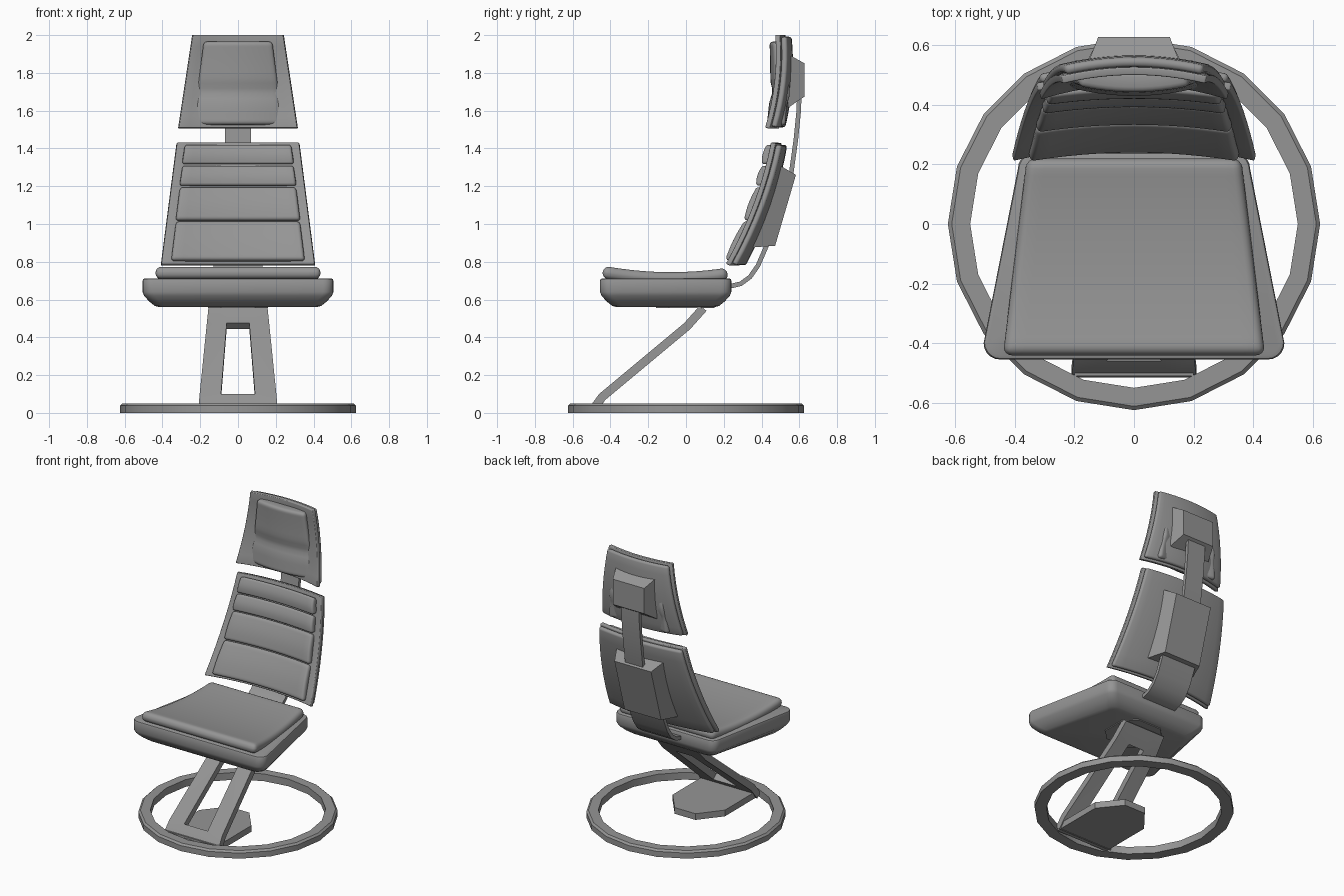
import bpy, bmesh, math
from mathutils import Vector

cube = bpy.data.objects.get("Cube")
if cube:
    bpy.data.objects.remove(cube, do_unlink=True)

grey = bpy.data.materials.new("mid grey")
grey.use_nodes = True
grey.diffuse_color = (0.3, 0.3, 0.3, 1)
grey.node_tree.nodes["Principled BSDF"].inputs["Base Color"].default_value = (0.3, 0.3, 0.3, 1)


def lerp(a, b, t):
    return a + (b - a) * t


def finish(name, verts, faces, thickness=0, bevel=0, segments=3):
    """Make the object, thicken and round it, then shade it."""
    mesh = bpy.data.meshes.new(name)
    mesh.from_pydata([tuple(v) for v in verts], [], faces)
    if not thickness:
        bm = bmesh.new()
        bm.from_mesh(mesh)
        bmesh.ops.recalc_face_normals(bm, faces=bm.faces)
        bm.to_mesh(mesh)
        bm.free()
    mesh.materials.append(grey)
    obj = bpy.data.objects.new(name, mesh)
    bpy.context.collection.objects.link(obj)
    if thickness:
        solid = obj.modifiers.new("thickness", 'SOLIDIFY')
        solid.thickness = thickness
        solid.offset = -1
        solid.use_even_offset = True
    if bevel:
        round_edges = obj.modifiers.new("rounding", 'BEVEL')
        round_edges.width = bevel
        round_edges.segments = segments
        round_edges.limit_method = 'ANGLE'
        round_edges.angle_limit = math.radians(50)
    bpy.ops.object.select_all(action='DESELECT')
    obj.select_set(True)
    bpy.context.view_layer.objects.active = obj
    if obj.modifiers:
        bpy.ops.object.convert(target='MESH')
    bpy.ops.object.shade_smooth_by_angle(angle=math.radians(32))
    return obj


def sheet(name, rows, thickness, bevel=0, holes=(), segments=3):
    """Skin equal rows of points and thicken away from the front."""
    n = len(rows[0])
    faces = [(i * n + j, i * n + j + 1, (i + 1) * n + j + 1, (i + 1) * n + j)
             for i in range(len(rows) - 1) for j in range(n - 1) if (i, j) not in holes]
    return finish(name, [p for row in rows for p in row], faces, thickness, bevel, segments)


def loft(name, rings):
    """Join closed rings and cap both ends."""
    n = len(rings[0])
    faces = [(i * n + j, i * n + (j + 1) % n, (i + 1) * n + (j + 1) % n, (i + 1) * n + j)
             for i in range(len(rings) - 1) for j in range(n)]
    last = (len(rings) - 1) * n
    faces += [tuple(range(n))[::-1], tuple(range(last, last + n))]
    return finish(name, [p for ring in rings for p in ring], faces)


def curved_panel(name, z0, z1, w0, w1, depth, bend, thickness, bevel, nz=8, nx=12, segments=3):
    """Tapered panel following depth(z), bent across its width."""
    rows = []
    for i in range(nz + 1):
        t = i / nz
        z, w = lerp(z0, z1, t), lerp(w0, w1, t)
        xs = [w * (2 * j / nx - 1) for j in range(nx + 1)]
        rows.append([(x, depth(z) - bend * x * x, z) for x in xs])
    return sheet(name, rows, thickness, bevel, segments=segments)


# Base ring
profile = [(0.55, 0), (0.625, 0), (0.625, 0.038), (0.612, 0.05), (0.55, 0.05)]
sides, k = 20, len(profile)
verts = [(r * math.cos(math.tau * i / sides), r * math.sin(math.tau * i / sides), z)
         for i in range(sides) for r, z in profile]
faces = [(i * k + j, i * k + (j + 1) % k, (i + 1) % sides * k + (j + 1) % k, (i + 1) % sides * k + j)
         for i in range(sides) for j in range(k)]
finish("base_ring", verts, faces)

# Foot plate inside the ring
half = [(0.2, -0.51), (0.2, -0.14), (0.08, 0.01)]
outline = half + [(-x, y) for x, y in reversed(half)]
loft("foot_plate", [[(x, y, z) for x, y in outline] for z in (0.002, 0.045)])

# Slanted leg with a tapered opening
leg = [(-0.515, 0.025, 0.21, 0.095), (-0.46, 0.1, 0.203, 0.09),
       (-0.01, 0.475, 0.165, 0.06), (0.075, 0.57, 0.155, 0.055)]
sheet("leg", [[(x, y, z) for x in (-w, -h, h, w)] for y, z, w, h in leg], 0.045, holes={(1, 1)})

# Mounting plate under the seat
mount = [(0.09, -0.16), (0.16, -0.09), (0.16, 0.08), (0.09, 0.15)]
mount += [(-x, y) for x, y in reversed(mount)]
loft("seat_mount", [[(x, y, z) for x, y in mount] for z in (0.554, 0.58)])


# Seat shell with a rounded underside
def seat_ring(z, inset, radius=0.055, steps=5):
    front, back = -0.455 + inset, 0.24 - inset
    corners = [(0.505 - inset, front, -90), (0.39 - inset, back, 0),
               (inset - 0.39, back, 90), (inset - 0.505, front, 180)]
    ring = []
    for x, y, start in corners:
        cx = x - math.copysign(radius, x)
        cy = y - math.copysign(radius, y)
        for s in range(steps + 1):
            a = math.radians(start + 90 * s / steps)
            ring.append((cx + radius * math.cos(a), cy + radius * math.sin(a), z))
    return ring


loft("seat_shell", [seat_ring(z, d) for z, d in
                    [(0.56, 0.09), (0.566, 0.065), (0.59, 0.035), (0.62, 0.008),
                     (0.64, 0), (0.7, 0), (0.708, 0.003), (0.712, 0.012)]])

# Dished seat cushion
rows = []
for i in range(13):
    t = i / 12
    y, w = lerp(-0.435, 0.215, t), lerp(0.44, 0.36, t)
    z = 0.745 + 0.027 * ((y + 0.08) / 0.32) ** 2
    rows.append([(w * (j / 6 - 1), y, z) for j in range(13)])
sheet("seat_cushion", rows, 0.065, 0.03, segments=4)


# Backrest: front frame, rear shell and four pads
def back_depth(z):
    return 0.265 + 0.433 * (z - 0.8) - 0.278 * (z - 0.8) * (z - 1.1)


curved_panel("back_frame", 0.79, 1.432, 0.405, 0.322, back_depth, 0.3, 0.026, 0.005)
curved_panel("back_shell", 0.792, 1.422, 0.395, 0.312, lambda z: back_depth(z) + 0.026,
             0.3, 0.032, 0.014)
levels = [0.812, 1.022, 1.203, 1.316, 1.427]
for number, (low, high) in enumerate(zip(levels, levels[1:]), 1):
    def pad_depth(z, low=low, high=high):
        t = (z - low) / (high - low)
        return back_depth(z) - 0.03 - 0.012 * math.sin(math.pi * t) - 0.006 * (1 - t)
    widths = [lerp(0.35, 0.28, (z - levels[0]) / (levels[-1] - levels[0])) for z in (low, high)]
    curved_panel(f"back_pad_{number}", low, high - 0.003, *widths, pad_depth, 0.24, 0.045, 0.016)


# Headrest: front frame, rear shell and bulged pad
def head_depth(z):
    return 0.465 + 0.163 * (z - 1.505) - 0.37 * (z - 1.505) * (z - 1.75)


def head_pad_depth(z):
    crease = 0.014 * math.exp(-((z - 1.7) / 0.04) ** 2)
    return lerp(0.428, 0.442, (z - 1.525) / 0.44) + crease + 0.01 * math.sin(math.pi * (z - 1.525) / 0.44)


curved_panel("head_frame", 1.51, 2.0, 0.312, 0.238, head_depth, 0.5, 0.026, 0.005)
curved_panel("head_shell", 1.516, 1.99, 0.302, 0.228, lambda z: head_depth(z) + 0.026,
             0.5, 0.032, 0.014)
curved_panel("head_pad", 1.527, 1.965, 0.242, 0.185, head_pad_depth, -0.6, 0.07, 0.018, nz=16)

# Spine strap, wide below and narrow above
spine = [(0.12, 0.682, 0.13), (0.24, 0.684, 0.13), (0.285, 0.695, 0.13), (0.33, 0.728, 0.13),
         (0.37, 0.785, 0.13), (0.42, 0.9, 0.13), (0.48, 1.05, 0.13), (0.49, 1.08, 0.068),
         (0.545, 1.27, 0.068), (0.57, 1.45, 0.068), (0.585, 1.6, 0.068), (0.588, 1.7, 0.068)]
sheet("spine_strap", [[(-w, y, z), (w, y, z)] for y, z, w in spine], 0.024)


# Tapered brackets joining the strap to the panels
def bracket(name, base, outer, base_w, outer_w):
    loft(name, [[(-w, *low), (w, *low), (w, *high), (-w, *high)]
                for (low, high), w in ((base, base_w), (outer, outer_w))])


bracket("back_bracket", ((0.34, 0.875), (0.48, 1.32)), ((0.472, 0.885), (0.582, 1.26)), 0.19, 0.14)
bracket("head_bracket", ((0.54, 1.615), (0.54, 1.9)), ((0.628, 1.675), (0.628, 1.85)), 0.155, 0.12)
